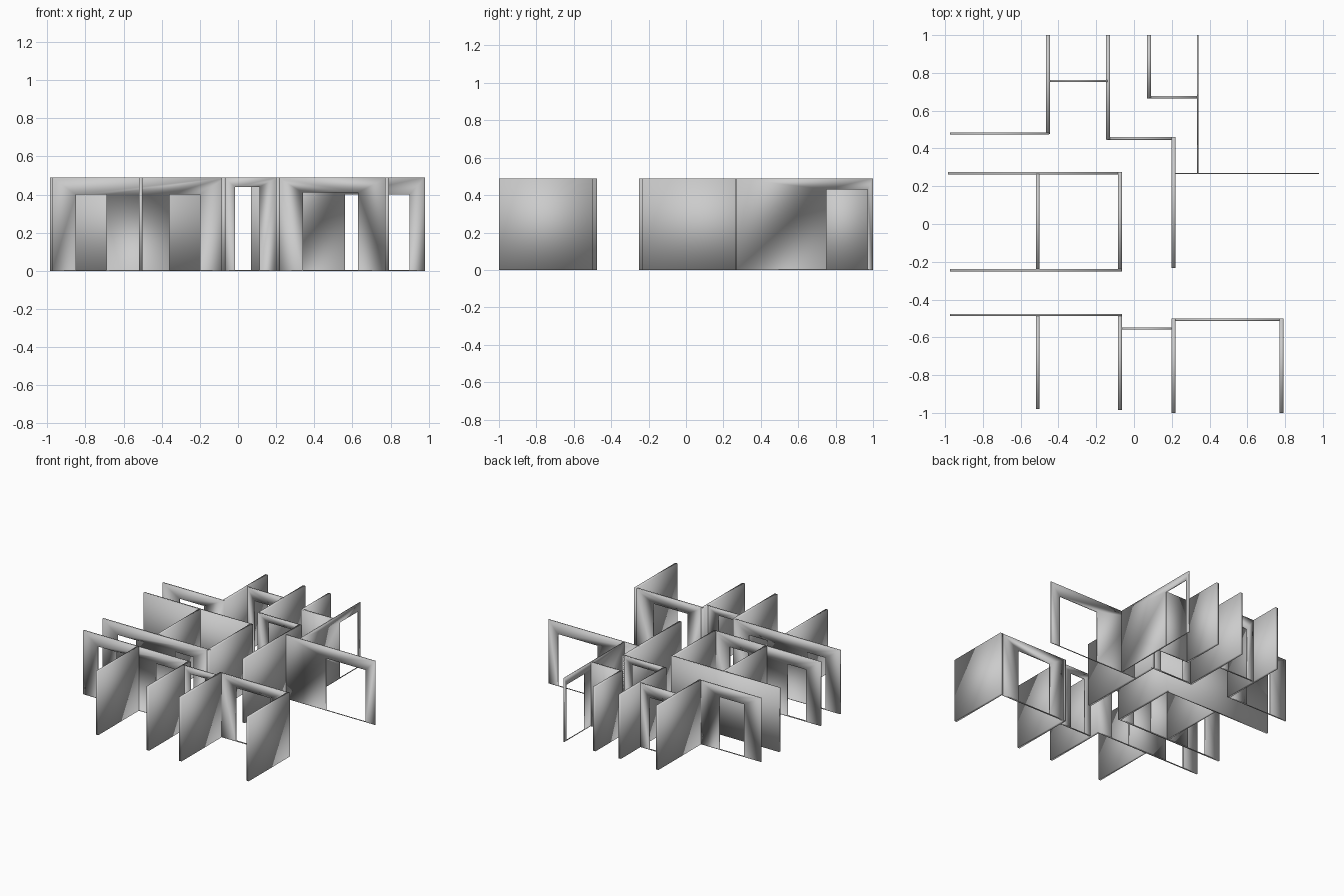
import bpy, bmesh

if "Cube" in bpy.data.objects:
    bpy.data.objects.remove(bpy.data.objects["Cube"])

H = 0.49      # wall height
SILL = 0.003  # thin threshold under each opening


def box(name, lo, hi):
    """Box object between two corners."""
    bm = bmesh.new()
    bmesh.ops.create_cube(bm, size=1)
    for v in bm.verts:
        v.co = [lo[i] if v.co[i] < 0 else hi[i] for i in range(3)]
    mesh = bpy.data.meshes.new(name)
    bm.to_mesh(mesh)
    bm.free()
    obj = bpy.data.objects.new(name, mesh)
    bpy.context.collection.objects.link(obj)
    return obj


def wall(name, axis, a, b, pos, thick, doors=()):
    """Wall along 'x' or 'y' from a to b, centred on pos; doors = (start, end, head)."""
    def place(u, v, z):
        return (u, v, z) if axis == 'x' else (v, u, z)

    t = thick / 2
    obj = box(name, place(a, pos - t, 0), place(b, pos + t, H))
    for d0, d1, head in doors:
        cutter = box("door_cutter", place(d0, pos - 0.05, SILL), place(d1, pos + 0.05, head))
        cutter.hide_render = True
        mod = obj.modifiers.new("opening", 'BOOLEAN')
        mod.operation = 'DIFFERENCE'
        mod.solver = 'EXACT'
        mod.object = cutter
        bpy.context.view_layer.objects.active = obj
        bpy.ops.object.modifier_apply(modifier=mod.name)
        bpy.data.objects.remove(cutter)
    # The whole wall is smooth shaded, corners included
    obj.data.shade_smooth()


# Corridor walls on the front left, two doors each
pair = [(-0.85, -0.69, 0.40), (-0.36, -0.20, 0.40)]
wall("corridor_wall_front", 'x', -0.975, -0.065, -0.481, 0.010, pair)
wall("corridor_wall_back", 'x', -0.975, -0.065, -0.245, 0.012, pair)

# Front rooms
wall("front_partition_left", 'y', -0.98, -0.483, -0.510, 0.017)
wall("front_partition_mid", 'y', -0.985, -0.477, -0.075, 0.021)
wall("front_partition_right", 'y', -1.0, -0.50, 0.210, 0.022)
wall("front_partition_far_right", 'y', -1.0, -0.50, 0.781, 0.021)
wall("entry_wall", 'x', -0.076, 0.208, -0.554, 0.011, [(-0.015, 0.113, 0.44)])
wall("front_right_wall", 'x', 0.208, 0.780, -0.507, 0.012, [(0.34, 0.63, 0.41)])

# Middle left rooms
wall("middle_partition", 'y', -0.243, 0.265, -0.510, 0.017)
wall("middle_end_wall", 'y', -0.252, 0.275, -0.075, 0.021)
wall("middle_back_wall", 'x', -0.985, -0.066, 0.269, 0.015)

# Hall and right room
wall("hall_wall", 'y', -0.232, 0.46, 0.210, 0.022)
wall("right_room_wall", 'x', 0.208, 0.98, 0.267, 0.007, [(0.56, 0.90, 0.40)])
wall("right_room_side", 'y', 0.267, 1.0, 0.337, 0.007, [(0.75, 0.97, 0.43)])

# Back rooms
wall("back_left_wall", 'x', -0.975, -0.45, 0.479, 0.009, [(-0.83, -0.62, 0.405)])
wall("back_partition_left", 'y', 0.477, 1.0, -0.456, 0.021)
wall("back_closet_wall", 'x', -0.45, -0.14, 0.757, 0.011, [(-0.39, -0.22, 0.40)])
wall("back_partition_mid", 'y', 0.448, 1.0, -0.137, 0.021)
wall("back_hall_wall", 'x', -0.145, 0.219, 0.453, 0.014, [(-0.06, 0.14, 0.44)])
wall("back_partition_right", 'y', 0.667, 1.0, 0.079, 0.021)
wall("back_right_wall", 'x', 0.069, 0.335, 0.672, 0.013)
